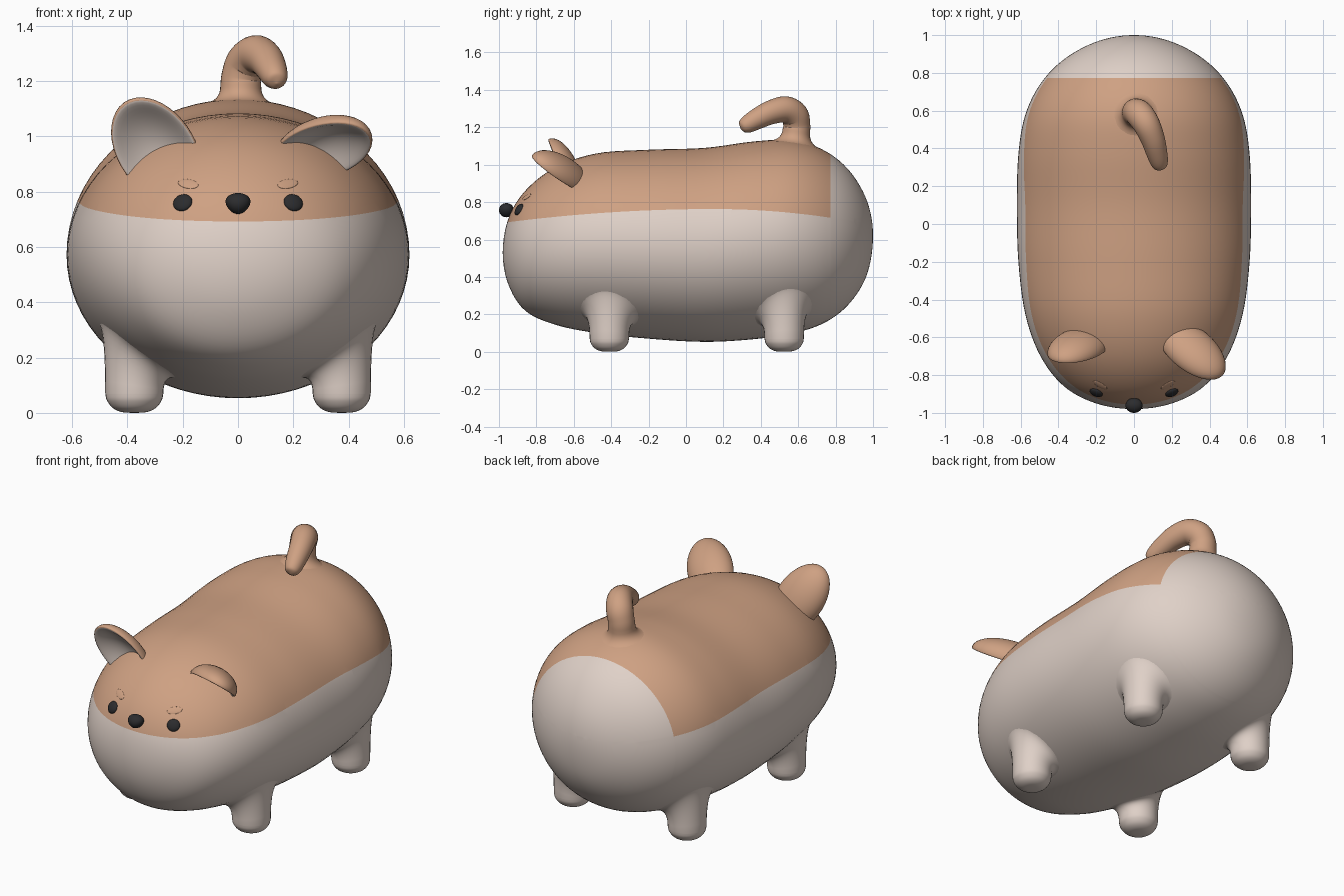
import bpy, bmesh, math
from mathutils import Vector, Matrix
from mathutils.bvhtree import BVHTree

cube = bpy.data.objects.get("Cube")
if cube:
    bpy.data.objects.remove(cube)


def material(name, rgb):
    m = bpy.data.materials.new(name)
    m.use_nodes = True
    m.diffuse_color = (*rgb, 1)
    m.node_tree.nodes["Principled BSDF"].inputs["Base Color"].default_value = (*rgb, 1)
    return m


TAN = material("warm tan", (0.62, 0.355, 0.225))
CREAM = material("pale cream", (0.74, 0.635, 0.575))
BLACK = material("soft black", (0.025, 0.025, 0.027))


def finish(name, bm, mats):
    bmesh.ops.remove_doubles(bm, verts=bm.verts, dist=1e-5)
    bmesh.ops.recalc_face_normals(bm, faces=bm.faces)
    for f in bm.faces:
        f.smooth = True
    me = bpy.data.meshes.new(name)
    bm.to_mesh(me)
    bm.free()
    for m in mats:
        me.materials.append(m)
    ob = bpy.data.objects.new(name, me)
    bpy.context.collection.objects.link(ob)
    return ob


def spline(pts, before, after, steps):
    """Smooth curve through tuples of any length."""
    p = [before, *pts, after]
    out = []
    for i in range(1, len(p) - 2):
        for s in range(steps):
            t = s / steps
            out.append([0.5 * (2 * b + (c - a) * t + (2 * a - 5 * b + 4 * c - d) * t**2
                               + (3 * b - a - 3 * c + d) * t**3)
                        for a, b, c, d in zip(*p[i - 1:i + 3])])
    return out + [list(pts[-1])]


def skin(bm, rings):
    rows = [[bm.verts.new(c) for c in r] for r in rings]
    n = len(rows[0])
    for a, b in zip(rows, rows[1:]):
        for i in range(n):
            j = (i + 1) % n
            bm.faces.new((a[i], a[j], b[j], b[i]))


# Body: lofted ellipses, each station is y, bottom z, top z, half width
stations = [(-.98, .53, .53, 0), (-.95, .36, .71, .2), (-.86, .22, .86, .37),
            (-.7, .145, .985, .495), (-.48, .1, 1.06, .575), (-.2, .07, 1.08, .612),
            (.1, .053, 1.09, .62), (.37, .068, 1.125, .612), (.58, .1, 1.13, .575),
            (.75, .16, 1.07, .49), (.88, .265, .96, .36), (.97, .42, .8, .185),
            (1, .62, .62, 0)]


def mirrored(s):
    return (s[0], s[2], s[1], -s[3])


SIDES = 72
rings = []
for y, lo, hi, w in spline(stations, mirrored(stations[1]), mirrored(stations[-2]), 6):
    angles = [math.tau * i / SIDES for i in range(SIDES)]
    rings.append([(w * math.cos(a), y, (lo + hi) / 2 + (hi - lo) / 2 * math.sin(a))
                  for a in angles])
bm = bmesh.new()
skin(bm, rings)
bmesh.ops.remove_doubles(bm, verts=bm.verts, dist=1e-5)
bmesh.ops.recalc_face_normals(bm, faces=bm.faces)
surface = BVHTree.FromBMesh(bm)


# Coat: cut the body along the curved flank line and across the rump
def coat_line(y):
    return 0.763 - (0.058 if y < 0.15 else 0.12) * (y - 0.15) ** 2


def cut(co, no):
    bmesh.ops.bisect_plane(bm, geom=bm.verts[:] + bm.edges[:] + bm.faces[:],
                           plane_co=co, plane_no=no, dist=1e-5)


RUMP = 0.772
cut((0, RUMP, 0), (0, 1, 0))
for v in bm.verts:
    v.co.z -= coat_line(v.co.y)
cut((0, 0, 0), (0, 0, 1))
for f in bm.faces:
    c = f.calc_center_median()
    f.material_index = 0 if c.z > 0 and c.y < RUMP else 1
for v in bm.verts:
    v.co.z += coat_line(v.co.y)
finish("body", bm, [TAN, CREAM])


# Limbs: tubes from tip to base that flare smoothly onto the body
def limb(name, path, flare, mat, sides=32):
    pts = spline(path, path[0], path[-1], 5)
    centres = [Vector(p[:3]) for p in pts]
    rings = []
    for i, (c, p) in enumerate(zip(centres, pts)):
        d = (centres[min(i + 1, len(pts) - 1)] - centres[max(i - 1, 0)]).normalized()
        u = d.cross(Vector((1, 0, 0))).normalized()
        v = d.cross(u)
        dirs = [u * math.cos(math.tau * k / sides) + v * math.sin(math.tau * k / sides)
                for k in range(sides)]
        rings.append([c + o * p[3] for o in dirs])
    fillet = []
    for p0, o in zip(rings[-1], dirs):
        p1 = surface.ray_cast(p0, d)[0] or surface.find_nearest(p0)[0]
        p2, n, _, _ = surface.find_nearest(p1 + o * flare)
        fillet.append((p0, p1, p2 - n * 0.003))
    for s in range(1, 11):
        t = s / 10
        rings.append([a * (1 - t)**2 + b * 2 * t * (1 - t) + c * t * t for a, b, c in fillet])
    bm = bmesh.new()
    skin(bm, rings)
    finish(name, bm, [mat])


foot = [(0, 0), (.003, .045), (.018, .078), (.045, .099), (.07, .105)]
for end, y in (("front", -.41), ("back", .525)):
    for side, s in (("left", 1), ("right", -1)):
        limb(f"{end}_{side}_leg", [(s * .375, y, z, r) for z, r in foot], .07, CREAM)

limb("tail", [(.14, .293, 1.19, 0), (.139, .302, 1.196, .03), (.134, .325, 1.213, .046),
              (.12, .38, 1.245, .056), (.098, .455, 1.28, .064), (.065, .53, 1.295, .071),
              (.03, .58, 1.265, .074), (.012, .592, 1.215, .072), (.01, .59, 1.18, .074)],
     .07, TAN)


# Ears: lobes dished backwards, tan outside and cream inside
def ear(name, base, across, along):
    base, u, l = Vector(base), Vector(across), Vector(along)
    n = u.cross(l).normalized()
    if n.y > 0:
        n = -n
    bm = bmesh.new()
    bmesh.ops.create_uvsphere(bm, u_segments=40, v_segments=24, radius=1)
    for f in bm.faces:
        f.material_index = 1 if f.calc_center_median().z > 0.2 else 0
    for v in bm.verts:
        x, y, z = v.co
        depth = -0.095 * -z if z < 0 else 0.014 * math.sin(math.pi * z) - 0.055 * z * z
        v.co = base + u * x + l * y + n * depth
    finish(name, bm, [TAN, CREAM])


ear("left_ear", (.305, -.67, .95), (.125, .03, -.05), (.13, -.15, .092))
ear("right_ear", (-.295, -.66, .95), (-.13, .02, -.055), (-.1, -.07, .18))


# Face: flattened ovals laid on the body surface
def oval(name, x, z, size, turn, mat):
    p, n, _, _ = surface.ray_cast(Vector((x, -2, z)), Vector((0, 1, 0)))
    right = Vector((0, 0, 1)).cross(n).normalized()
    frame = Matrix((right, n.cross(right), n)).transposed().to_4x4()
    bm = bmesh.new()
    bmesh.ops.create_uvsphere(bm, u_segments=28, v_segments=16, radius=1)
    bm.transform(Matrix.Translation(p) @ frame @ Matrix.Rotation(turn, 4, "Z")
                 @ Matrix.Diagonal((*size, 1)))
    return finish(name, bm, [mat])


for side, s in (("left", 1), ("right", -1)):
    oval(f"{side}_eye", s * .2, .76, (.036, .034, .016), 0, BLACK)
    oval(f"{side}_brow", s * .18, .828, (.042, .02, .004), s * .25, TAN)

# Nose: rounded bead, narrower at the bottom
bm = bmesh.new()
bmesh.ops.create_uvsphere(bm, u_segments=32, v_segments=20, radius=1)
for v in bm.verts:
    x, y, z = v.co
    v.co = (x * .044 * (1 + .2 * z), -.96 + y * .04, .757 + z * .038)
finish("nose", bm, [BLACK])
